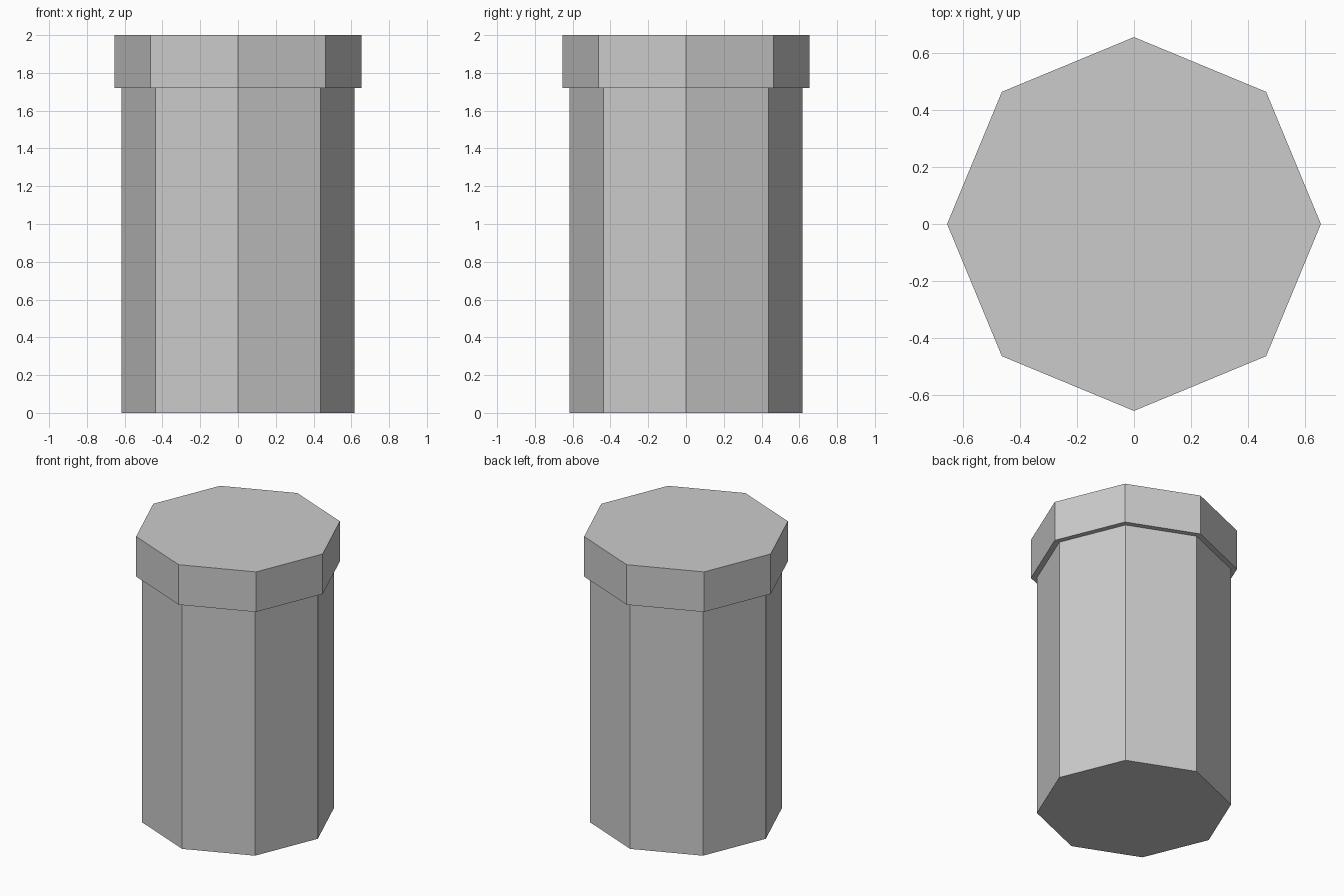
import bpy

default_cube = bpy.data.objects.get("Cube")
if default_cube:
    bpy.data.objects.remove(default_cube, do_unlink=True)

# Single plain grey for both parts
grey = bpy.data.materials.new("plain grey")
grey.use_nodes = True
colour = (0.6, 0.6, 0.6, 1.0)
grey.diffuse_color = colour
grey.node_tree.nodes["Principled BSDF"].inputs["Base Color"].default_value = colour


def octagonal_prism(name, radius, bottom, top):
    """Eight-sided flat-shaded prism with corners on the x and y axes."""
    bpy.ops.mesh.primitive_cylinder_add(
        vertices=8, radius=radius, depth=top - bottom,
        location=(0, 0, (bottom + top) / 2))
    part = bpy.context.object
    part.name = name
    part.data.name = name
    part.data.materials.append(grey)
    return part


# Tall body, seated slightly inside the wider cap
octagonal_prism("body", 0.617, 0.0, 1.73)
octagonal_prism("cap", 0.655, 1.72, 2.0)
